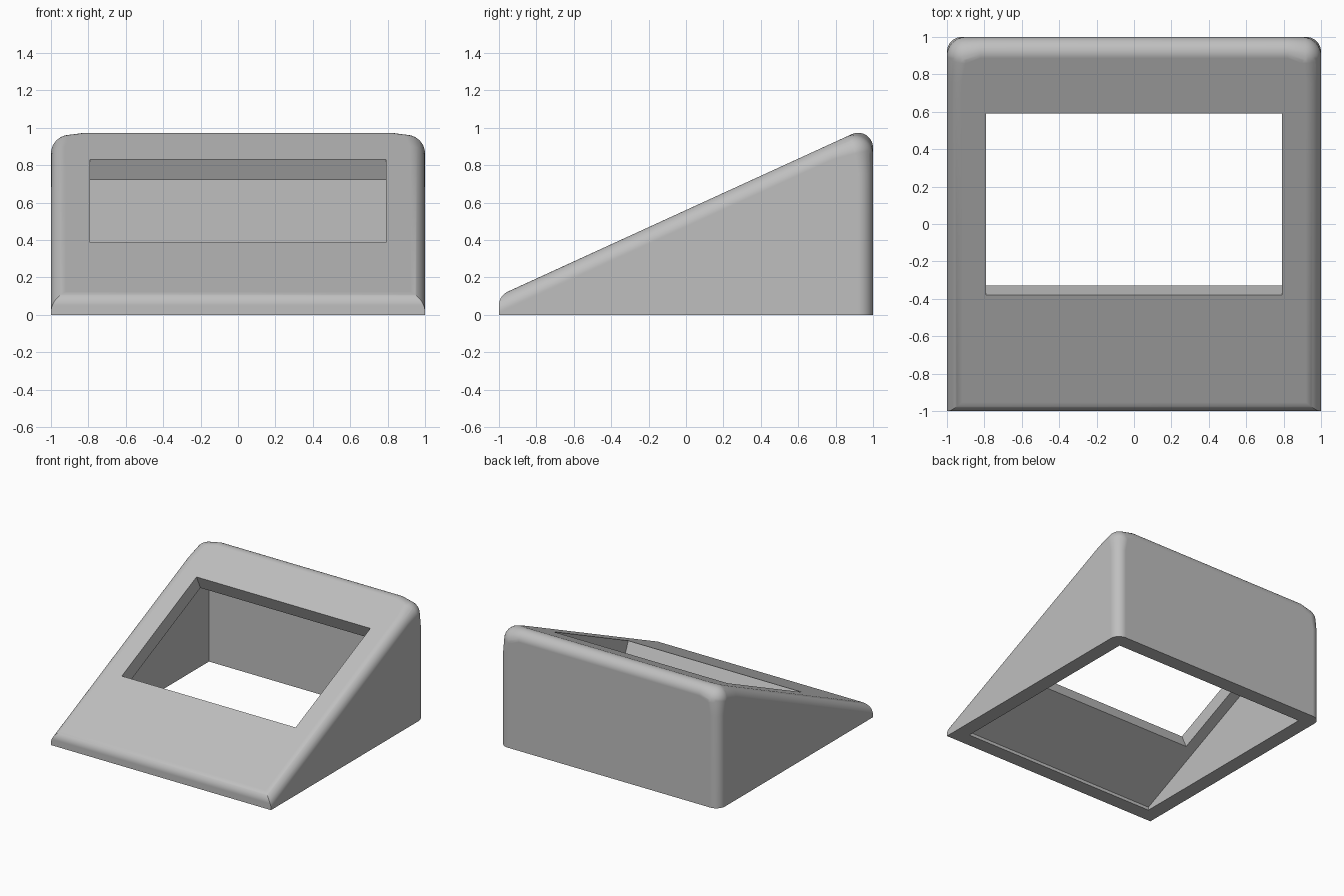
import bpy, bmesh, math
from mathutils import Vector

if "Cube" in bpy.data.objects:
    bpy.data.objects.remove(bpy.data.objects["Cube"], do_unlink=True)

GRADE, MID_HEIGHT = 0.4577, 0.56      # sloped panel: z = MID_HEIGHT + GRADE * y
TILT = math.atan(GRADE)
NORMAL = Vector((0, -math.sin(TILT), math.cos(TILT)))
WALL, R, CORNER_R, STEPS = 0.12, 0.08, 0.1, 10


def on_slope(y, depth=0.0, x=0.0):
    """Point below the sloped panel, measured along its normal."""
    return Vector((x, y, MID_HEIGHT + GRADE * y)) - NORMAL * depth


def arc(start, end):
    return [start + (end - start) * i / STEPS for i in range(STEPS + 1)]


def rounded_points():
    """Points on the +x half of the rounded wedge."""
    pts = []
    quarter = arc(0, math.pi / 2)
    # Front lip, mitred into the rounded side edge
    cy = -1 + R
    cz = MID_HEIGHT + GRADE * cy - R / math.cos(TILT)
    lip = [(-1, cz * i / STEPS) for i in range(STEPS)]
    lip += [(cy + R * math.cos(a), cz + R * math.sin(a))
            for a in arc(math.pi, math.pi / 2 + TILT)]
    for y, z in lip:
        depth = (MID_HEIGHT + GRADE * y - z) * math.cos(TILT)
        d = min(max(depth, 0), R)
        pts.append(Vector((1 - R + math.sqrt(R * R - (R - d) ** 2), y, z)))
    # Upper end of the sloped side edge
    for a in quarter:
        pts.append(on_slope(0.75, R * (1 - math.sin(a)), 1 - R + R * math.cos(a)))
    # End of the top back edge
    by = 1 - R
    bz = MID_HEIGHT + GRADE * by - R / math.cos(TILT)
    for a in arc(0, math.pi / 2 + TILT):
        pts.append(Vector((0.82, by + R * math.cos(a), bz + R * math.sin(a))))
    # Upright back edge
    for z in (0, 0.76):
        for a in quarter:
            pts.append(Vector((by + R * math.cos(a), by + R * math.sin(a), z)))
    # Softer ball where the three edges meet
    c = 1 - CORNER_R
    top = MID_HEIGHT + GRADE * c - CORNER_R / math.cos(TILT)
    for a in quarter:
        for b in arc(0, math.pi / 2 + TILT):
            side = Vector((math.cos(a), math.sin(a) * math.cos(b),
                           math.sin(a) * math.sin(b)))
            pts.append(Vector((c, c, top)) + side * CORNER_R)
    return pts


def make_object(name, bm):
    bmesh.ops.recalc_face_normals(bm, faces=bm.faces)
    mesh = bpy.data.meshes.new(name)
    bm.to_mesh(mesh)
    bm.free()
    obj = bpy.data.objects.new(name, mesh)
    bpy.context.collection.objects.link(obj)
    return obj


def prism(name, profile, half_width):
    """Extrude a side profile of (y, z) points across x."""
    bm = bmesh.new()
    face = bm.faces.new([bm.verts.new((-half_width, y, z)) for y, z in profile])
    ext = bmesh.ops.extrude_face_region(bm, geom=[face])["geom"]
    moved = [v for v in ext if isinstance(v, bmesh.types.BMVert)]
    bmesh.ops.translate(bm, verts=moved, vec=(2 * half_width, 0, 0))
    return make_object(name, bm)


# Rounded outer wedge
bm = bmesh.new()
for p in rounded_points():
    for sign in (-1, 1):
        bm.verts.new((sign * p.x, p.y, p.z))
bmesh.ops.remove_doubles(bm, verts=bm.verts, dist=0.0005)
hull = bmesh.ops.convex_hull(bm, input=bm.verts)
loose = {g for g in hull["geom_interior"] + hull["geom_unused"]
         if isinstance(g, bmesh.types.BMVert)}
bmesh.ops.delete(bm, geom=list(loose), context="VERTS")
bmesh.ops.dissolve_limit(bm, angle_limit=math.radians(0.3),
                         verts=bm.verts, edges=bm.edges)
housing = make_object("sloped_housing", bm)

# Open-bottomed cavity and the window through the panel
inner = 1 - WALL
drop = WALL / math.cos(TILT)
cavity = prism("cavity_cutter", [
    (-inner, -0.2), (inner, -0.2),
    (inner, MID_HEIGHT + GRADE * inner - drop),
    (-inner, MID_HEIGHT - GRADE * inner - drop)], inner)
corners = [on_slope(-0.38, -0.2), on_slope(0.59, -0.2),
           on_slope(0.59, 0.2), on_slope(-0.38, 0.2)]
window = prism("window_cutter", [(p.y, p.z) for p in corners], 0.79)

bpy.ops.object.select_all(action="DESELECT")
housing.select_set(True)
bpy.context.view_layer.objects.active = housing
for cutter in (cavity, window):
    cutter.hide_render = True
    mod = housing.modifiers.new("cut", "BOOLEAN")
    mod.operation, mod.solver, mod.object = "DIFFERENCE", "EXACT", cutter
    bpy.ops.object.modifier_apply(modifier=mod.name)
    bpy.data.objects.remove(cutter, do_unlink=True)

# Smooth rounded edges, crisp cut edges
bpy.ops.object.shade_smooth_by_angle(angle=math.radians(30))
weighted = housing.modifiers.new("even_shading", "WEIGHTED_NORMAL")
weighted.keep_sharp = True

# Plain grey plastic
grey = bpy.data.materials.new("light_grey")
grey.use_nodes = True
colour = (0.52, 0.52, 0.52, 1)
grey.diffuse_color = colour
grey.node_tree.nodes["Principled BSDF"].inputs["Base Color"].default_value = colour
housing.data.materials.clear()
housing.data.materials.append(grey)
